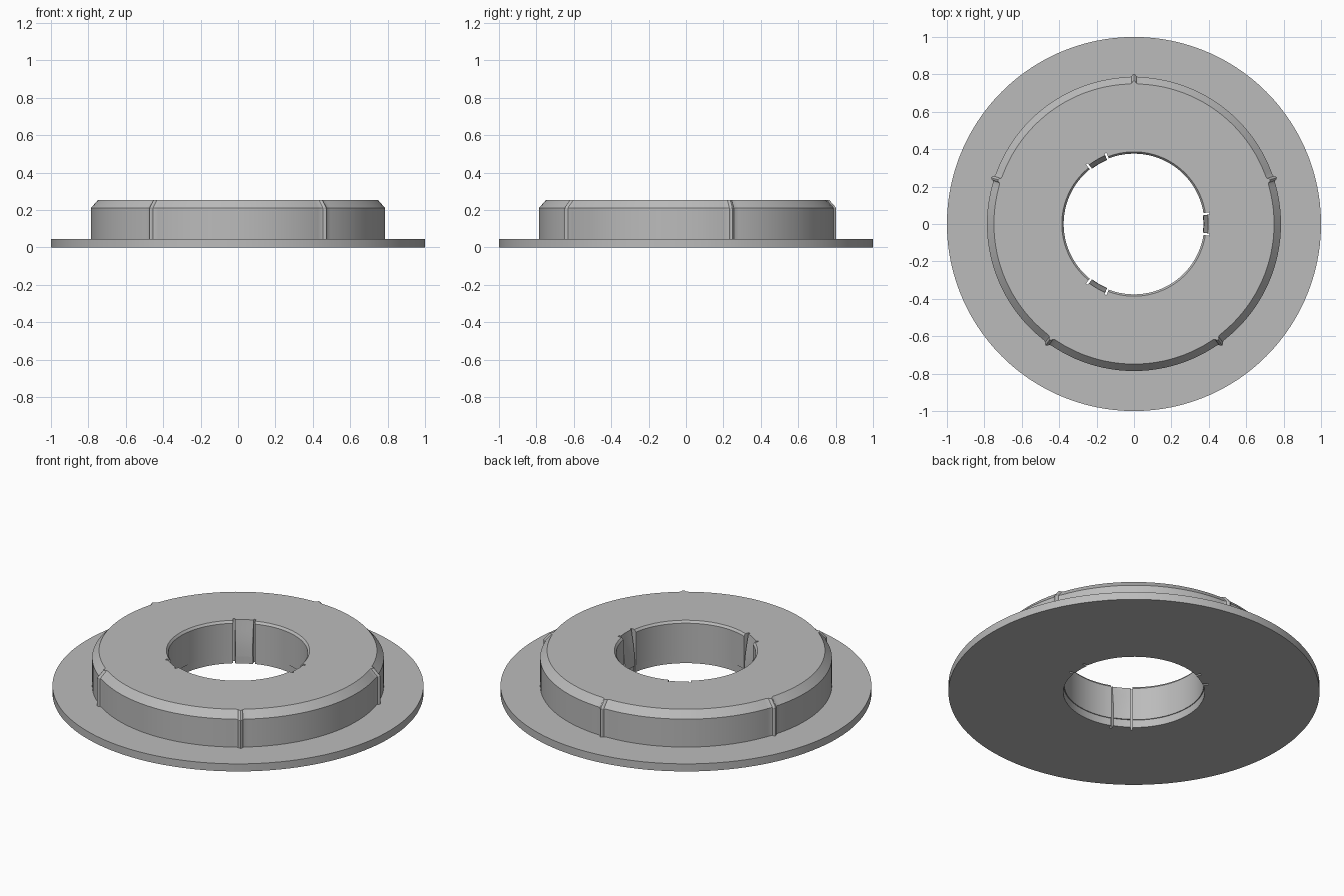
import bpy, bmesh, math
from math import tau, pi, radians

if "Cube" in bpy.data.objects:
    bpy.data.objects.remove(bpy.data.objects["Cube"])

grey = bpy.data.materials.new("plain grey")
grey.use_nodes = True
colour = (0.5, 0.5, 0.5, 1)
grey.diffuse_color = colour
grey.node_tree.nodes["Principled BSDF"].inputs["Base Color"].default_value = colour

FLANGE_Z, SHOULDER_Z, TOP_Z = 0.045, 0.211, 0.253
RIBS = [radians(90 + 72 * k) for k in range(5)]
CLIPS = [radians(120 * k) for k in range(3)]
SLIT_IN, SLIT_OUT, SLIT_R, EDGE = 0.126, 0.156, 0.408, 0.0004
RIB_SHAPE = [(0, 0.017), (0.009, 0.013), (0.016, 0.004), (0.03, 0)]

# Heights up the bore, with the radius of the plain wall and of a clip face
BORE = [(0, 0.381, 0.378), (FLANGE_Z, 0.381, 0.378), (FLANGE_Z, 0.376, 0.371),
        (0.09, 0.376, 0.373), (0.14, 0.376, 0.378), (0.19, 0.376, 0.386),
        (0.24, 0.376, 0.395), (TOP_Z, 0.386, 0.397)]


def offset(angle, centres):
    """Smallest angular distance to any of the centres."""
    return min(abs((angle - c + pi) % tau - pi) for c in centres)


def bump(angle):
    """Height of the outer ribs at an angle."""
    d = offset(angle, RIBS)
    for (a, ra), (b, rb) in zip(RIB_SHAPE, RIB_SHAPE[1:]):
        if d <= b:
            return ra + (rb - ra) * (d - a) / (b - a)
    return 0


def column(angle):
    """Closed section of the hub at an angle, as (radius, height)."""
    d, rib = offset(angle, CLIPS), bump(angle)
    section = []
    for z, wall, clip in BORE:
        r = clip if d < SLIT_IN else SLIT_R if d < SLIT_OUT else wall
        section.append((r, z))
    return section + [(0.749 + rib, TOP_Z), (0.786 + rib, SHOULDER_Z),
                      (0.786 + rib, FLANGE_Z), (1, FLANGE_Z), (1, 0)]


# Angles: an even ring, plus exact ones at the ribs and slit edges
special = [c + s * d for c in RIBS for d, _ in RIB_SHAPE for s in (-1, 1)]
special += [c + s * d + e for c in CLIPS for d in (SLIT_IN, SLIT_OUT)
            for s in (-1, 1) for e in (-EDGE, EDGE)]
angles = sorted({round(a % tau, 5) for a in
                 special + [tau * i / 120 for i in range(120)]})

# Sweep the section round the axis
bm = bmesh.new()
rings = [[bm.verts.new((r * math.cos(a), r * math.sin(a), z))
          for r, z in column(a)] for a in angles]
for i, ring in enumerate(rings):
    after = rings[(i + 1) % len(rings)]
    for j in range(len(ring)):
        k = (j + 1) % len(ring)
        bm.faces.new((ring[j], after[j], after[k], ring[k]))
bmesh.ops.recalc_face_normals(bm, faces=bm.faces)
mesh = bpy.data.meshes.new("flanged_hub")
bm.to_mesh(mesh)
bm.free()
mesh.materials.append(grey)
hub = bpy.data.objects.new("flanged_hub", mesh)
bpy.context.collection.objects.link(hub)

bpy.ops.object.select_all(action="DESELECT")
hub.select_set(True)
bpy.context.view_layer.objects.active = hub
bpy.ops.object.shade_smooth_by_angle(angle=radians(20))
